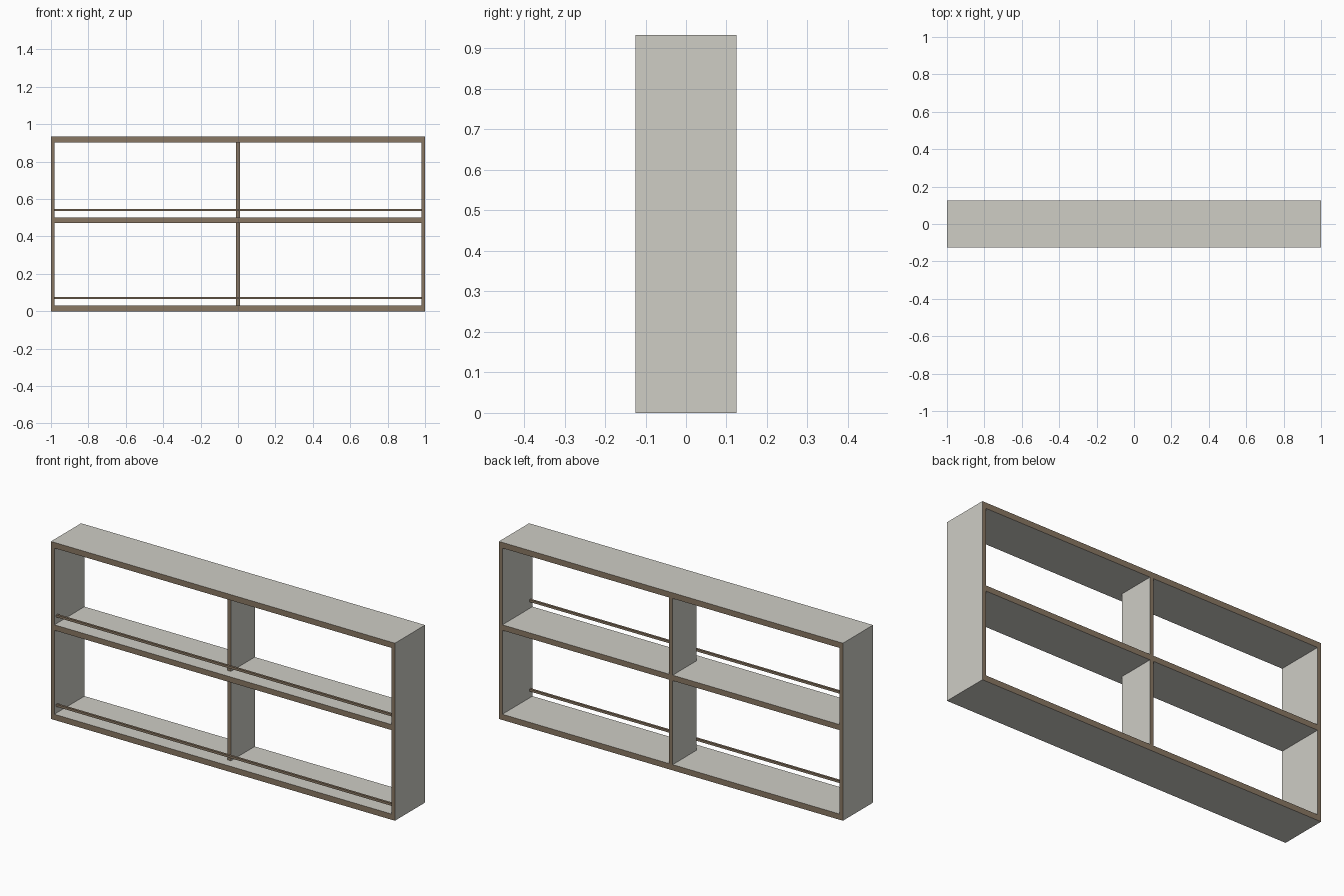
import bpy, bmesh

if "Cube" in bpy.data.objects:
    bpy.data.objects.remove(bpy.data.objects["Cube"])

def material(name, rgb):
    m = bpy.data.materials.new(name)
    m.diffuse_color = (*rgb, 1)
    m.use_nodes = True
    m.node_tree.nodes["Principled BSDF"].inputs["Base Color"].default_value = m.diffuse_color
    return m

laminate = material("pale laminate", (0.62, 0.61, 0.56))
wood = material("brown wood edge", (0.25, 0.185, 0.125))

def board(name, x, y, z, all_wood=False):
    """Box from (min, max) ranges; front and back edges are wood."""
    bm = bmesh.new()
    bmesh.ops.create_cube(bm, size=1)
    for v in bm.verts:
        for i, r in enumerate((x, y, z)):
            v.co[i] = r[1] if v.co[i] > 0 else r[0]
    bm.normal_update()
    for f in bm.faces:
        f.material_index = 1 if all_wood or abs(f.normal.y) > 0.5 else 0
    me = bpy.data.meshes.new(name)
    bm.to_mesh(me)
    bm.free()
    me.materials.append(laminate)
    me.materials.append(wood)
    ob = bpy.data.objects.new(name, me)
    bpy.context.collection.objects.link(ob)
    return ob

D = (-0.125, 0.125)
H = 0.933
IN = 0.98

# outer frame
board("bottom_board", (-1, 1), D, (0, 0.03))
board("top_board", (-1, 1), D, (H - 0.03, H))
board("left_side", (-1, -IN), D, (0.03, H - 0.03))
board("right_side", (IN, 1), D, (0.03, H - 0.03))

# middle shelf
board("middle_shelf", (-IN, IN), D, (0.471, 0.5))

# dividers (set back from the front) and retaining rails for each tier
for tier, z0, z1 in (("lower", 0.03, 0.471), ("upper", 0.5, H - 0.03)):
    board(tier + "_divider", (-0.01, 0.01), (-0.073, 0.125), (z0, z1))
    board(tier + "_rail", (-IN, IN), (-0.111, -0.099), (z0 + 0.035, z0 + 0.047), True)
